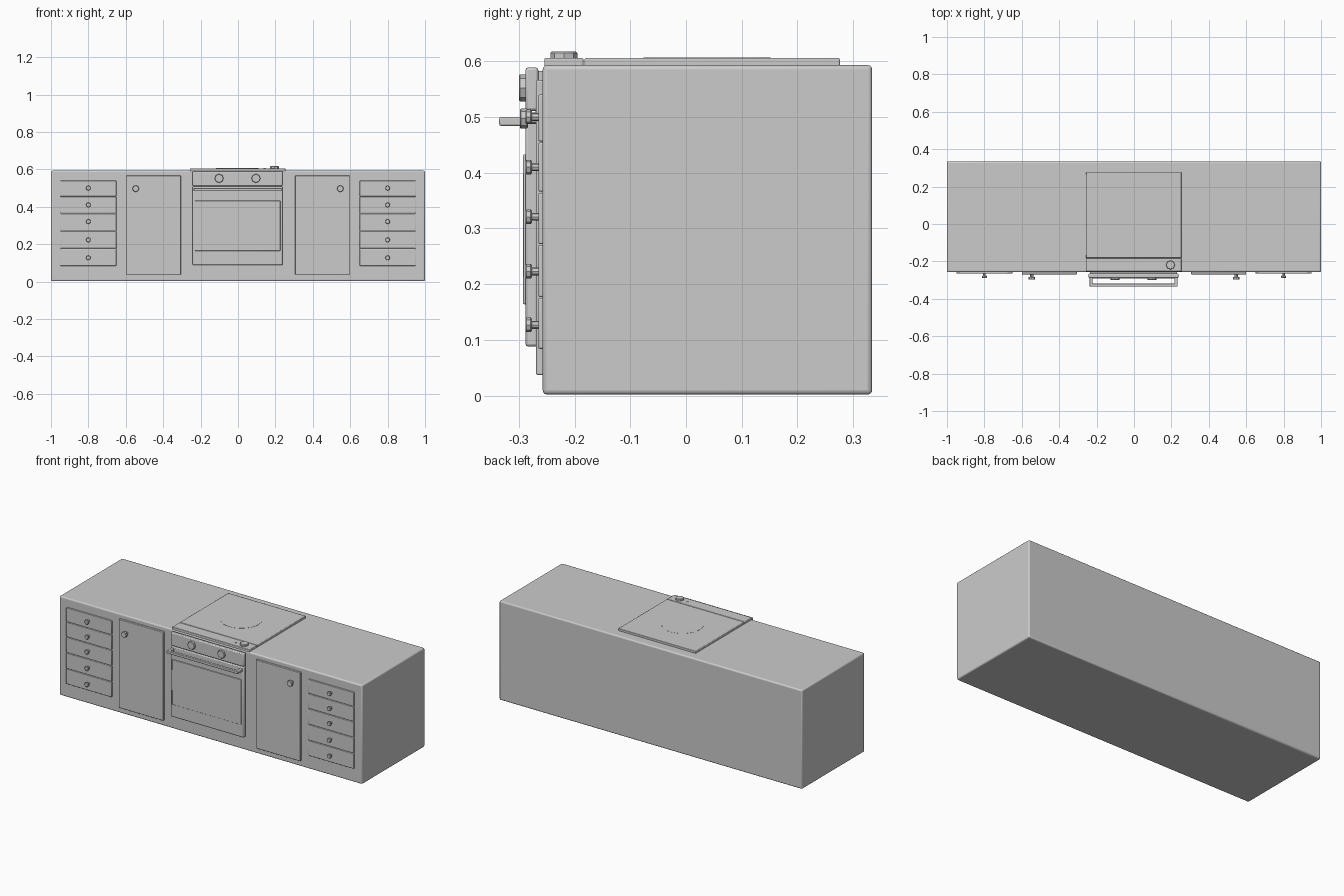
import bpy, math
from mathutils import Matrix, Vector

if "Cube" in bpy.data.objects:
    bpy.data.objects.remove(bpy.data.objects["Cube"])


def finish(ob, bevel, segs=2):
    if bevel:
        m = ob.modifiers.new("bevel", 'BEVEL')
        m.width, m.segments = bevel, segs
        m.limit_method = 'ANGLE'
        m.angle_limit = math.radians(50)
        bpy.ops.object.shade_smooth_by_angle(angle=math.radians(30))
    return ob


def box(name, x, y, z, bevel=0.003, segs=2):
    """Box from (min, max) ranges on each axis."""
    bpy.ops.mesh.primitive_cube_add(size=1)
    ob = bpy.context.object
    ob.name = name
    size = [r[1] - r[0] for r in (x, y, z)]
    mid = Vector([(r[1] + r[0]) / 2 for r in (x, y, z)])
    ob.data.transform(Matrix.Diagonal((*size, 1)))
    ob.location = mid
    return finish(ob, bevel, segs)


def disc(name, base, radius, depth, facing='front', sides=8, bevel=0.0):
    """Cylinder rising from base, toward the front (-y) or upward."""
    bpy.ops.mesh.primitive_cylinder_add(vertices=sides, radius=radius, depth=depth)
    ob = bpy.context.object
    ob.name = name
    ob.data.transform(Matrix.Translation((0, 0, depth / 2)))
    if facing == 'front':
        ob.data.transform(Matrix.Rotation(math.pi / 2, 4, 'X'))
    ob.location = base
    return finish(ob, bevel, 1)


def pull_knob(name, x, z, y, radius, length):
    """Thin stem with a wider faceted head."""
    disc(name + "_stem", (x, y + 0.002, z), radius * 0.55, length * 0.6 + 0.002)
    disc(name + "_head", (x, y - length * 0.5, z), radius, length * 0.5, bevel=0.002)


FRONT = -0.257

# Cabinet body
box("cabinet_body", (-1, 1), (FRONT, 0.334), (0.002, 0.593), 0.008, 3)

# Drawers and cupboard doors on both sides
edges = [0.083, 0.176, 0.271, 0.365, 0.455, 0.541]
knob_z = [0.127, 0.223, 0.321, 0.41, 0.5]
for side, sx in (("left", -1), ("right", 1)):
    cx = 0.80 * sx
    for i, kz in enumerate(knob_z):
        box(f"{side}_drawer_{i + 1}", (cx - 0.15, cx + 0.15), (-0.265, FRONT + 0.005),
            (edges[i] + 0.001, edges[i + 1] - 0.001))
        pull_knob(f"{side}_drawer_knob_{i + 1}", cx, kz, -0.265, 0.013, 0.023)
    box(f"{side}_door", tuple(sorted((0.305 * sx, 0.60 * sx))),
        (-0.269, FRONT + 0.005), (0.037, 0.566))
    pull_knob(f"{side}_door_knob", 0.547 * sx, 0.497, -0.269, 0.018, 0.029)

# Oven front
box("oven_mount", (-0.235, 0.23), (-0.27, FRONT + 0.005), (0.095, 0.582), 0)
box("oven_control_panel", (-0.243, 0.238), (-0.288, -0.265), (0.511, 0.589), 0.005)
box("oven_door", (-0.243, 0.238), (-0.288, -0.265), (0.088, 0.508), 0.005)
box("oven_window", (-0.231, 0.226), (-0.292, -0.28), (0.164, 0.433), 0.002)
for name, x in (("left", -0.101), ("right", 0.096)):
    disc(f"oven_knob_{name}", (x, -0.286, 0.552), 0.024, 0.014, bevel=0.002)

# Oven handle
box("oven_handle_bar", (-0.238, 0.233), (-0.335, -0.318), (0.484, 0.5), 0.003)
for name, a in (("left", -0.238), ("right", 0.216)):
    box(f"oven_handle_arm_{name}", (a, a + 0.017), (-0.325, -0.28), (0.484, 0.5), 0.003)

# Hob on the worktop
box("hob_plate", (-0.257, 0.254), (-0.182, 0.276), (0.585, 0.606), 0.003)
box("hob_control_strip", (-0.257, 0.254), (-0.254, -0.184), (0.585, 0.606), 0.003)
disc("hob_burner", (-0.004, 0.038, 0.6), 0.114, 0.0068, 'up', 32)
disc("hob_knob", (0.195, -0.219, 0.604), 0.024, 0.013, 'up', bevel=0.002)
disc("hob_indicator_light", (0.142, -0.219, 0.604), 0.006, 0.004, 'up')
